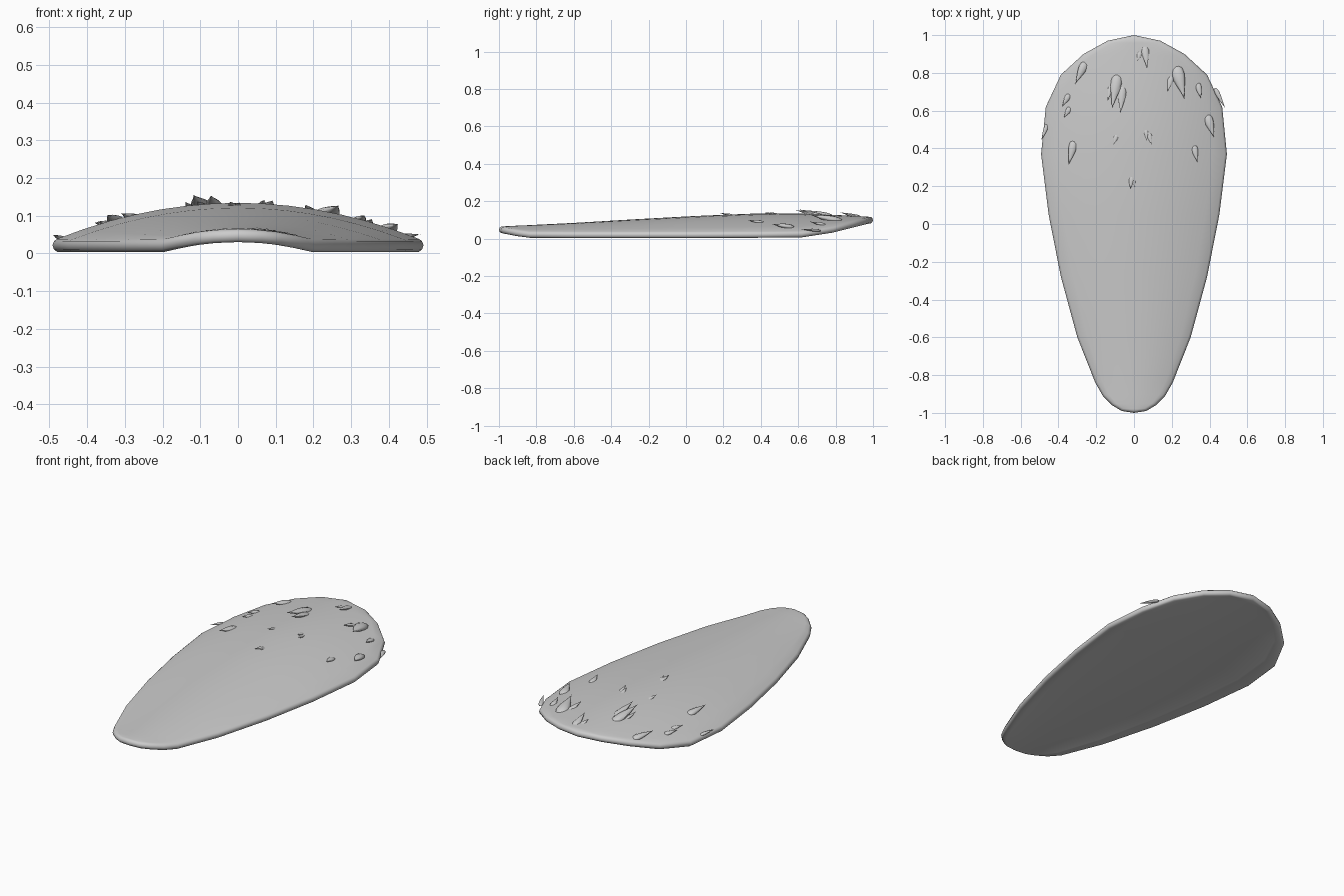
import bpy, bmesh
from mathutils import Vector

if "Cube" in bpy.data.objects:
    bpy.data.objects.remove(bpy.data.objects["Cube"])

# Shell stations: y, half width, crest height, arch curvature
STATIONS = [
    (-1.00, 0.000, 0.064, 0.80), (-0.99, 0.065, 0.065, 0.80),
    (-0.96, 0.115, 0.067, 0.80), (-0.91, 0.165, 0.069, 0.80),
    (-0.84, 0.205, 0.072, 0.80), (-0.60, 0.300, 0.084, 0.52),
    (-0.28, 0.387, 0.103, 0.44), (0.05, 0.452, 0.121, 0.41),
    (0.37, 0.492, 0.134, 0.395), (0.62, 0.467, 0.134, 0.43),
    (0.79, 0.387, 0.127, 0.41), (0.90, 0.267, 0.122, 0.41),
    (0.97, 0.140, 0.118, 0.41), (1.00, 0.000, 0.116, 0.41)]
THICK = 0.034
COLS = 14
# Rounded rim profile: inset, drop
RIM = [(0.012, 0), (0.004, 0.006), (0, 0.017), (0.004, 0.028), (0.012, THICK)]


def surface_z(x, y):
    for a, b in zip(STATIONS, STATIONS[1:]):
        if y <= b[0]:
            f = (y - a[0]) / (b[0] - a[0])
            return a[2] + (b[2] - a[2]) * f - (a[3] + (b[3] - a[3]) * f) * x * x
    return STATIONS[-1][2]


def finish(bm, name, angle):
    bmesh.ops.recalc_face_normals(bm, faces=bm.faces)
    mesh = bpy.data.meshes.new(name)
    bm.to_mesh(mesh)
    bm.free()
    ob = bpy.data.objects.new(name, mesh)
    bpy.context.collection.objects.link(ob)
    bpy.ops.object.select_all(action='DESELECT')
    ob.select_set(True)
    bpy.context.view_layer.objects.active = ob
    bpy.ops.object.shade_smooth_by_angle(angle=angle)
    return ob


# Outline as a closed loop: right side going back, then left side going forward
right = [Vector((s[1], s[0], s[2] - s[3] * s[1] ** 2)) for s in STATIONS]
outline = right + [Vector((-p.x, p.y, p.z)) for p in right[-2:0:-1]]
N = len(outline)


def ring(bm, inset, drop):
    out = []
    for i, p in enumerate(outline):
        t = outline[(i + 1) % N] - outline[i - 1]
        n = Vector((t.y, -t.x, 0)).normalized()
        out.append(bm.verts.new(p - n * inset - Vector((0, 0, drop))))
    return out


def skin(bm, loop, crest):
    """Arched sheet spanning a ring; crest(station) is its height at x = 0."""
    rows = [[loop[0]]]
    for k in range(1, len(STATIONS) - 1):
        r, l = loop[k], loop[N - k]
        rise = crest(STATIONS[k]) - r.co.z
        row = [l]
        for i in range(1, COLS):
            p = l.co.lerp(r.co, i / COLS)
            p.z += rise * (1 - (2 * i / COLS - 1) ** 2)
            row.append(bm.verts.new(p))
        rows.append(row + [r])
    rows.append([loop[len(STATIONS) - 1]])
    for a, b in zip(rows, rows[1:]):
        for i in range(COLS):
            if len(a) == 1:
                bm.faces.new((a[0], b[i + 1], b[i]))
            elif len(b) == 1:
                bm.faces.new((a[i], a[i + 1], b[0]))
            else:
                bm.faces.new((a[i], a[i + 1], b[i + 1], b[i]))


# Arched shell: top sheet, rounded rim, flatter bottom sheet
bm = bmesh.new()
rings = [ring(bm, *r) for r in RIM]
for a, b in zip(rings, rings[1:]):
    for i in range(N):
        j = (i + 1) % N
        bm.faces.new((a[i], a[j], b[j], b[i]))
skin(bm, rings[0], lambda s: s[2])
skin(bm, rings[-1], lambda s: 0.03 + 0.013 * (s[0] + 1) + 0.0065 * (s[0] + 1) ** 2)
finish(bm, "shell", 1.3)

# Thorns: base x, base y, tip x, tip y, width
THORNS = [
    (-.255, .86, -.312, .74, .044), (.055, .95, .070, .82, .040),
    (.035, .92, .018, .86, .028), (-.085, .80, -.118, .605, .058),
    (-.06, .74, -.072, .58, .045), (-.12, .74, -.14, .65, .025),
    (.22, .84, .268, .66, .068), (.20, .79, .178, .70, .034),
    (.335, .75, .356, .66, .032), (.428, .72, .484, .61, .024),
    (-.34, .69, -.382, .62, .030), (-.335, .62, -.373, .56, .028),
    (-.315, .445, -.347, .31, .044), (.385, .58, .425, .455, .048),
    (.315, .42, .336, .325, .035), (-.088, .48, -.108, .42, .026),
    (.062, .51, .068, .44, .024), (.076, .49, .092, .42, .028),
    (-.01, .26, -.021, .18, .028), (-.005, .25, .004, .19, .020),
    (-.458, .53, -.492, .44, .022)]

bm = bmesh.new()
for bx, by, tx, ty, w in THORNS:
    length = Vector((tx - bx, ty - by)).length
    side = Vector((by - ty, tx - bx, 0)) / length
    base = Vector((bx, by, surface_z(bx, by) - 0.008 - 0.12 * w))
    tip = Vector((tx, ty, surface_z(tx, ty) + 0.14 * length))
    verts = bmesh.ops.create_uvsphere(bm, u_segments=10, v_segments=9, radius=1)["verts"]
    for v in verts:
        f = (1 - v.co.z) / 2
        r = w * 0.82 * (1 - f)
        v.co = (base.lerp(tip, f) + side * v.co.x * r
                + Vector((0, 0, v.co.y * r * 0.6)))
finish(bm, "thorns", 0.9)
